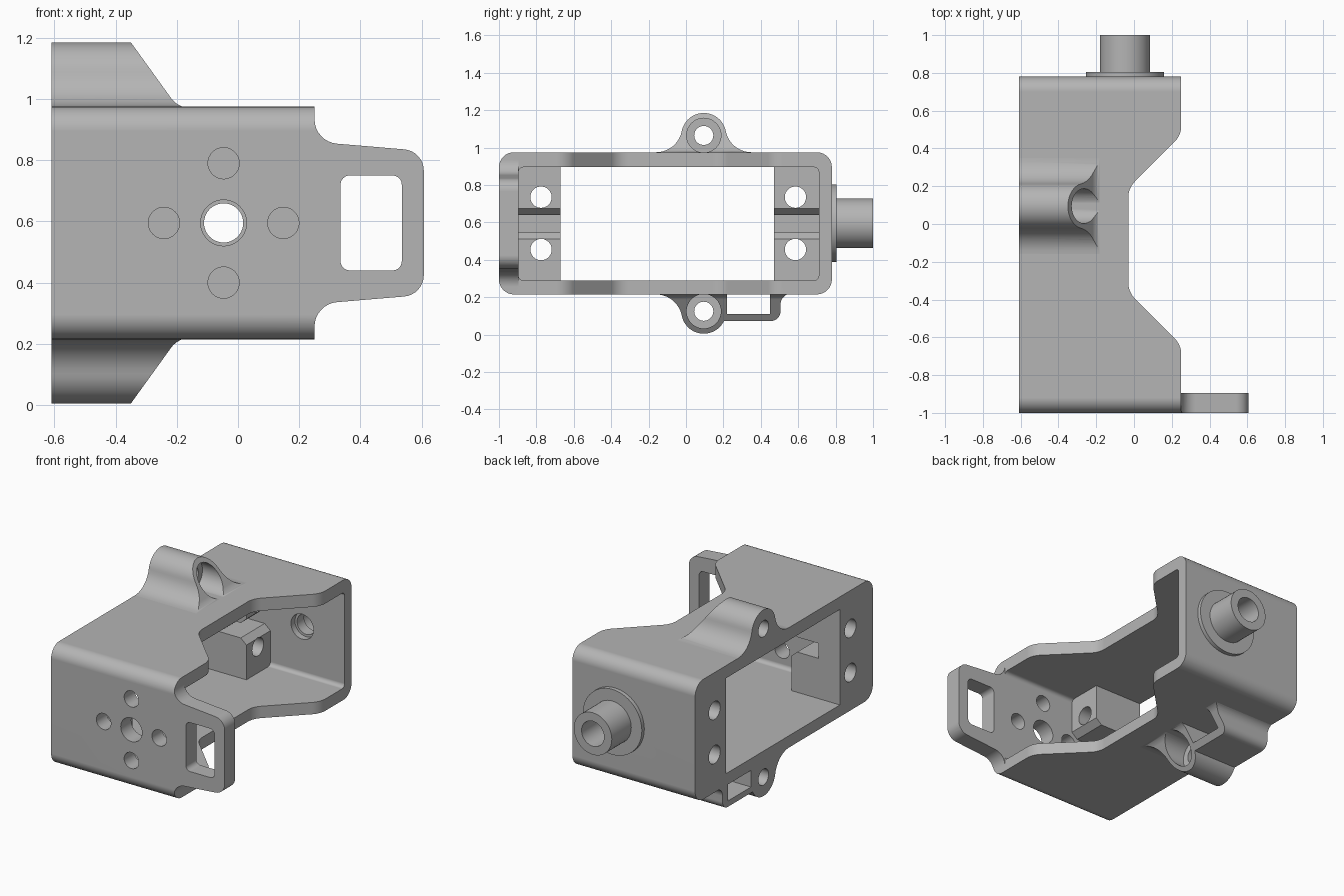
import bpy, bmesh, math
from mathutils import Vector

cube = bpy.data.objects.get("Cube")
if cube:
    bpy.data.objects.remove(cube, do_unlink=True)

grey = bpy.data.materials.new("plain grey")
grey.use_nodes = True
grey.diffuse_color = (0.46, 0.46, 0.46, 1)
grey.node_tree.nodes["Principled BSDF"].inputs["Base Color"].default_value = grey.diffuse_color

MID = 0.595      # height of the horizontal mirror plane
AXIS_X = -0.047  # x of the pivot axis
LUG_Y = 0.095


def rounded(corners, steps=8):
    """Outline with a fillet on every corner given as (u, v, radius)."""
    out = []
    for i, c in enumerate(corners):
        p = Vector(c[:2])
        if len(c) < 3:
            out.append(p)
            continue
        d1 = (Vector(corners[i - 1][:2]) - p).normalized()
        d2 = (Vector(corners[(i + 1) % len(corners)][:2]) - p).normalized()
        half = d1.angle(d2) / 2
        centre = p + (d1 + d2).normalized() * c[2] / math.sin(half)
        reach = c[2] / math.tan(half)
        a, b = p + d1 * reach - centre, p + d2 * reach - centre
        for k in range(steps + 1):
            t = k / steps
            w = math.pi - 2 * half
            out.append(centre + (a * math.sin((1 - t) * w) + b * math.sin(t * w)) / math.sin(w))
    return out


def box_outline(u0, u1, v0, v1, r):
    return rounded([(u0, v0, r), (u1, v0, r), (u1, v1, r), (u0, v1, r)])


def arc(u, v, r, a0, a1, n):
    return [Vector((u + r * math.cos(a0 + (a1 - a0) * k / n),
                    v + r * math.sin(a0 + (a1 - a0) * k / n))) for k in range(n + 1)]


def circle(u, v, r, n=40):
    return arc(u, v, r, 0, math.tau, n)[:-1]


def prism(name, outline, axis, start, end):
    """Extrude a 2D outline along one axis."""
    place = {"x": lambda p, t: (t, p[0], p[1]),
             "y": lambda p, t: (p[0], t, p[1]),
             "z": lambda p, t: (p[0], p[1], t)}[axis]
    bm = bmesh.new()
    low = [bm.verts.new(place(p, start)) for p in outline]
    high = [bm.verts.new(place(p, end)) for p in outline]
    bm.faces.new(low)
    bm.faces.new(high)
    for i in range(len(low)):
        bm.faces.new((low[i - 1], low[i], high[i], high[i - 1]))
    bmesh.ops.recalc_face_normals(bm, faces=bm.faces)
    mesh = bpy.data.meshes.new(name)
    bm.to_mesh(mesh)
    bm.free()
    obj = bpy.data.objects.new(name, mesh)
    bpy.context.collection.objects.link(obj)
    mesh.materials.append(grey)
    return obj


def select(obj):
    bpy.ops.object.select_all(action="DESELECT")
    obj.select_set(True)
    bpy.context.view_layer.objects.active = obj


def combine(obj, operation, tool):
    mod = obj.modifiers.new("shape", "BOOLEAN")
    mod.operation, mod.object, mod.solver = operation, tool, "EXACT"
    select(obj)
    bpy.ops.object.modifier_apply(modifier=mod.name)
    bpy.data.objects.remove(tool, do_unlink=True)


def cut(obj, outline, axis, start, end):
    combine(obj, "DIFFERENCE", prism("cutter", outline, axis, start, end))


def keep(obj, outline, axis, start, end):
    combine(obj, "INTERSECT", prism("cutter", outline, axis, start, end))


def finish(obj):
    select(obj)
    bpy.ops.object.shade_smooth_by_angle(angle=math.radians(30))
    mod = obj.modifiers.new("even shading", "WEIGHTED_NORMAL")
    mod.keep_sharp = True


# Housing: rounded sleeve, trimmed by its side outline and its strap tab outline
housing = prism("housing", box_outline(-1, 0.78, 0.215, 0.975, 0.08), "x", -0.61, 0.65)
keep(housing, rounded([(-0.7, -1.1), (0.65, -1.1), (0.65, -0.895), (0.25, -0.895),
                       (0.25, -0.64, 0.12), (-0.03, -0.36, 0.12), (-0.03, 0.19, 0.12),
                       (0.25, 0.47, 0.12), (0.25, 0.9), (-0.7, 0.9)]), "z", 0, 1.2)
keep(housing, rounded([(-0.7, 0.1), (0.25, 0.1), (0.25, 0.33, 0.08), (0.607, 0.36, 0.07),
                       (0.607, 0.83, 0.07), (0.25, 0.86, 0.08), (0.25, 1.1), (-0.7, 1.1)]),
     "y", -1.1, 0.9)

# Cavity, leaving two mounting blocks with a slot and screw holes
cut(housing, box_outline(-0.895, 0.71, 0.29, 0.895, 0.025), "x", -0.27, 0.7)
cut(housing, [(-0.67, 0.29), (0.47, 0.29), (0.47, 0.895), (-0.67, 0.895)], "x", -0.7, -0.2)
cut(housing, [(-0.2, 0.51), (-0.2, 0.675), (-0.27, 0.675), (-0.31, 0.64), (-0.46, 0.64),
              (-0.46, 0.545), (-0.31, 0.545), (-0.27, 0.51)], "y", -0.895, 0.71)
for y in (-0.775, 0.585):
    for z in (0.455, 0.735):
        cut(housing, circle(y, z, 0.057), "x", -0.7, -0.2)

# Front wall holes and tab slot
cut(housing, circle(AXIS_X, MID, 0.075), "y", -1.1, -0.8)
for dx, dz in ((1, 0), (-1, 0), (0, 1), (0, -1)):
    cut(housing, circle(AXIS_X + dx * 0.195, MID + dz * 0.195, 0.051), "y", -1.1, -0.8)
cut(housing, box_outline(0.335, 0.535, 0.44, 0.75, 0.03), "y", -1.1, -0.8)

# Pivot boss on the back wall, bored through
boss = prism("pivot_boss", circle(AXIS_X, MID, 0.133, 48), "y", 0.75, 1)
flange = prism("pivot_flange", circle(AXIS_X, MID, 0.207, 56), "y", 0.75, 0.805)
combine(boss, "UNION", flange)
cut(housing, circle(AXIS_X, MID, 0.079), "y", 0.65, 0.85)
cut(boss, circle(AXIS_X, MID, 0.064), "y", 0.6, 1.1)
cut(boss, circle(AXIS_X, MID, 0.079), "y", 0.82, 1.1)


# Screw lugs above and below, each flared into the housing and sloped at the end
def lug(name, flip):
    def m(points):
        return [(p[0], 2 * MID - p[1], *p[2:]) if flip else tuple(p) for p in points]

    lean = math.radians(11)
    flare = arc(LUG_Y - 0.255, 1.115, 0.14, -math.pi / 2, -lean, 10)
    other = [(2 * LUG_Y - p[0], p[1]) for p in reversed(flare)]
    dome = arc(LUG_Y, 1.065, 0.12, math.pi - lean, lean, 24)[1:-1]
    section = [(LUG_Y - 0.255, 0.93)] + flare + dome + other + [(LUG_Y + 0.255, 0.93)]
    body = prism(name, m(section), "x", -0.61, -0.05)
    if flip:
        # Cable loop beside the lower lug
        loop = rounded([(0.1, 0.25), (0.1, 0.073), (0.505, 0.073, 0.05),
                        (0.505, 0.22, 0.06), (0.59, 0.22), (0.59, 0.25)])
        combine(body, "UNION", prism("cable_loop", loop, "x", -0.61, -0.05))
        cut(body, [(0.22, 0.11), (0.45, 0.11), (0.45, 0.222), (0.22, 0.222)], "x", -0.7, 0)
    slope = rounded([(-0.7, 0.9), (-0.7, 1.25), (-0.397, 1.25), (-0.195, 0.97, 0.08),
                     (-0.1, 0.97), (-0.1, 0.9)])
    keep(body, m(slope), "y", -0.5, 0.9)
    z = 2 * MID - 1.065 if flip else 1.065
    cut(body, circle(LUG_Y, z, 0.051), "x", -0.7, 0)
    cut(body, circle(LUG_Y, z, 0.092), "x", -0.38, 0)
    return body


for part in (housing, boss, lug("upper_lug", False), lug("lower_lug", True)):
    finish(part)
